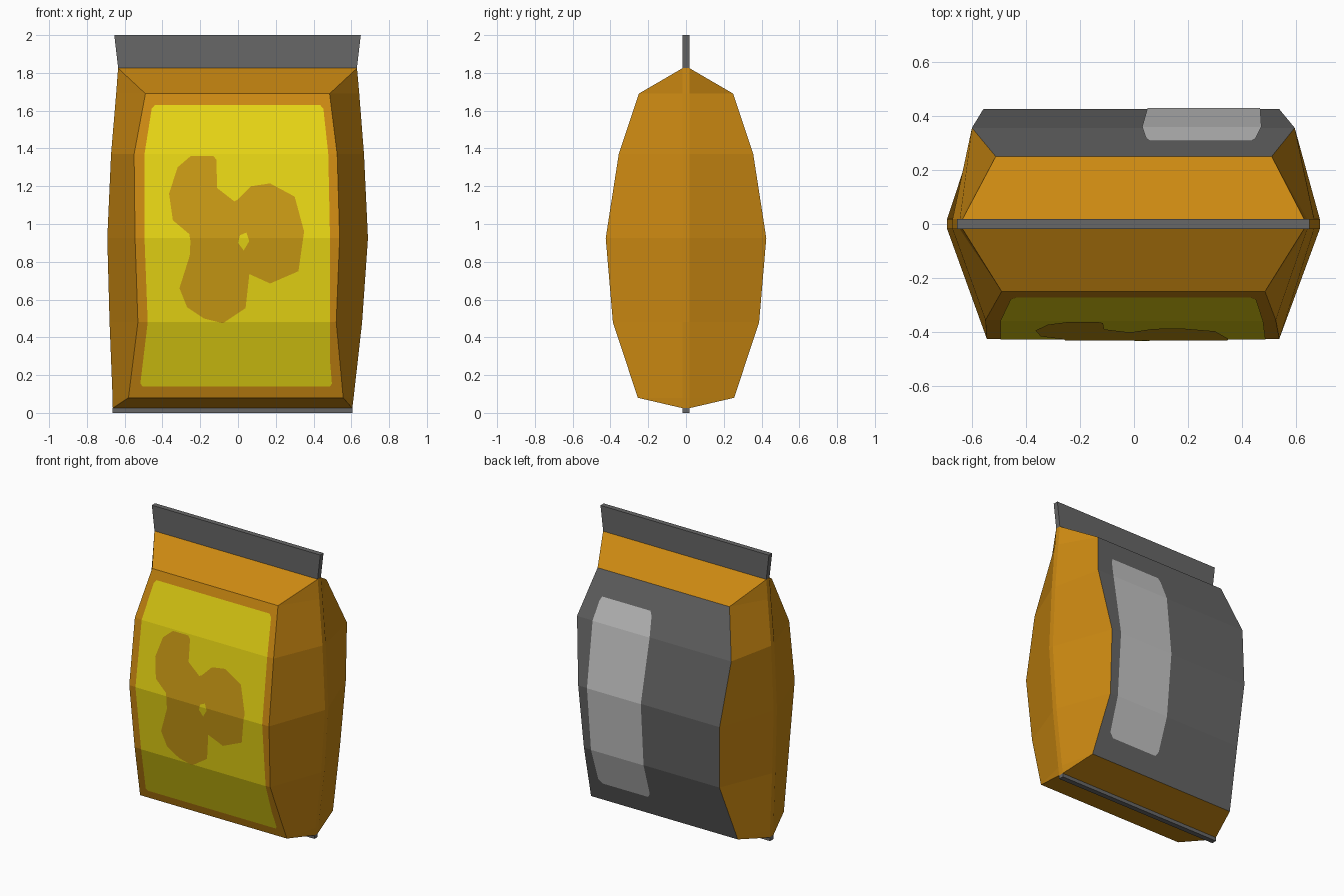
import bpy, bmesh

if "Cube" in bpy.data.objects:
    bpy.data.objects.remove(bpy.data.objects["Cube"])


def material(name, rgb):
    m = bpy.data.materials.new(name)
    m.diffuse_color = (*rgb, 1)
    m.use_nodes = True
    m.node_tree.nodes["Principled BSDF"].inputs["Base Color"].default_value = m.diffuse_color
    return m


ORANGE = material("orange film", (0.60, 0.25, 0.006))
GREY = material("dark grey", (0.135, 0.135, 0.135))
YELLOW = material("yellow label", (0.81, 0.67, 0.007))
OCHRE = material("ochre print", (0.58, 0.32, 0.007))
PALE = material("pale grey label", (0.56, 0.56, 0.56))
T = 0.018  # half thickness of the seams

# z, half depth, front left/right, back left/right, side left/right
RINGS = [
    (0.025, T, -0.663, 0.605, -0.663, 0.605, -0.663, 0.605),
    (0.08, 0.255, -0.58, 0.557, -0.58, 0.557, -0.664, 0.612),
    (0.48, 0.387, -0.53, 0.52, -0.53, 0.52, -0.68, 0.657),
    (0.925, 0.425, -0.545, 0.538, -0.558, 0.538, -0.692, 0.688),
    (1.37, 0.356, -0.55, 0.525, -0.60, 0.595, -0.672, 0.667),
    (1.69, 0.25, -0.49, 0.485, -0.512, 0.51, -0.645, 0.642),
    (1.825, T, -0.635, 0.63, -0.635, 0.63, -0.635, 0.63),
]


def finish(bm, name, mats):
    me = bpy.data.meshes.new(name)
    bm.to_mesh(me)
    bm.free()
    for m in mats:
        me.materials.append(m)
    ob = bpy.data.objects.new(name, me)
    bpy.context.collection.objects.link(ob)
    return ob


def loft(name, rings, mats, back_segment=None):
    bm = bmesh.new()
    loops = [[bm.verts.new(p) for p in r] for r in rings]
    n = len(loops[0])
    for a, b in zip(loops, loops[1:]):
        for i in range(n):
            j = (i + 1) % n
            f = bm.faces.new((a[i], a[j], b[j], b[i]))
            if i == back_segment and a is not loops[0] and b is not loops[-1]:
                f.material_index = 1
    bm.faces.new(loops[0][::-1])
    bm.faces.new(loops[-1])
    bmesh.ops.remove_doubles(bm, verts=bm.verts, dist=0.0005)
    bmesh.ops.recalc_face_normals(bm, faces=bm.faces)
    return finish(bm, name, mats)


def depth(z):
    for a, b in zip(RINGS, RINGS[1:]):
        if z <= b[0]:
            return a[1] + (b[1] - a[1]) * (z - a[0]) / (b[0] - a[0])
    return T


def decal(name, outline, mat, lift, side=-1):
    """Flat outline (x, z) folded over the panel; side -1 front, +1 back."""
    bm = bmesh.new()
    bm.faces.new([bm.verts.new((x, 0, z)) for x, z in outline])
    bmesh.ops.triangulate(bm, faces=bm.faces)
    for r in RINGS[1:-1]:
        bmesh.ops.bisect_plane(bm, geom=bm.verts[:] + bm.edges[:] + bm.faces[:],
                               plane_co=(0, 0, r[0]), plane_no=(0, 0, 1), dist=1e-5)
    for v in bm.verts:
        v.co.y = side * (depth(v.co.z) + lift)
    for f in bm.faces:
        f.normal_update()
        if f.normal.y * side < 0:
            f.normal_flip()
    return finish(bm, name, [mat])


# Pillow-shaped bag body with grey back panel
loft("bag_body", [[(fl, -d, z), (fr, -d, z), (sr, -T, z), (sr, T, z),
                   (br, d, z), (bl, d, z), (sl, T, z), (sl, -T, z)]
                  for z, d, fl, fr, bl, br, sl, sr in RINGS],
     [ORANGE, GREY], back_segment=4)


# Flat sealed strips at top and bottom
def seam(name, *levels):
    loft(name, [[(l, -T, z), (r, -T, z), (r, T, z), (l, T, z)] for z, l, r in levels], [GREY])


seam("top_seam", (1.822, -0.634, 0.629), (2.0, -0.655, 0.65))
seam("bottom_seam", (0.0, -0.664, 0.605), (0.028, -0.664, 0.605))

# Front label
decal("front_label", [
    (-0.505, 0.14), (0.487, 0.14), (0.497, 0.155), (0.47, 0.48), (0.487, 0.925),
    (0.478, 1.37), (0.452, 1.61), (0.435, 1.63), (-0.44, 1.63), (-0.457, 1.61),
    (-0.495, 1.37), (-0.495, 0.925), (-0.478, 0.48), (-0.517, 0.155)], YELLOW, 0.003)

# Three-lobed print with a small central gap
decal("lobed_print", [
    (-0.25, 1.36), (-0.13, 1.36), (-0.115, 1.34), (-0.11, 1.19), (-0.02, 1.12),
    (0.0, 1.13), (0.07, 1.2), (0.17, 1.215), (0.3, 1.145), (0.35, 0.96),
    (0.32, 0.75), (0.17, 0.685), (0.06, 0.735), (0.048, 0.71), (0.04, 0.555),
    (-0.08, 0.475), (-0.18, 0.5), (-0.27, 0.56), (-0.31, 0.66), (-0.25, 0.85),
    (-0.235, 0.91), (-0.25, 0.94), (-0.345, 1.02), (-0.365, 1.16), (-0.32, 1.3)], OCHRE, 0.006)
decal("print_gap", [(0.0, 0.9), (0.01, 0.94), (0.045, 0.955), (0.06, 0.91), (0.03, 0.86)],
      YELLOW, 0.009)

# Pale label on the back
decal("back_label", [
    (0.08, 0.22), (0.43, 0.22), (0.46, 0.25), (0.45, 0.48), (0.45, 0.925),
    (0.472, 1.37), (0.45, 1.5), (0.435, 1.53), (0.06, 1.53), (0.045, 1.5),
    (0.03, 1.37), (0.05, 0.925), (0.055, 0.48), (0.06, 0.25)], PALE, 0.004, side=1)
